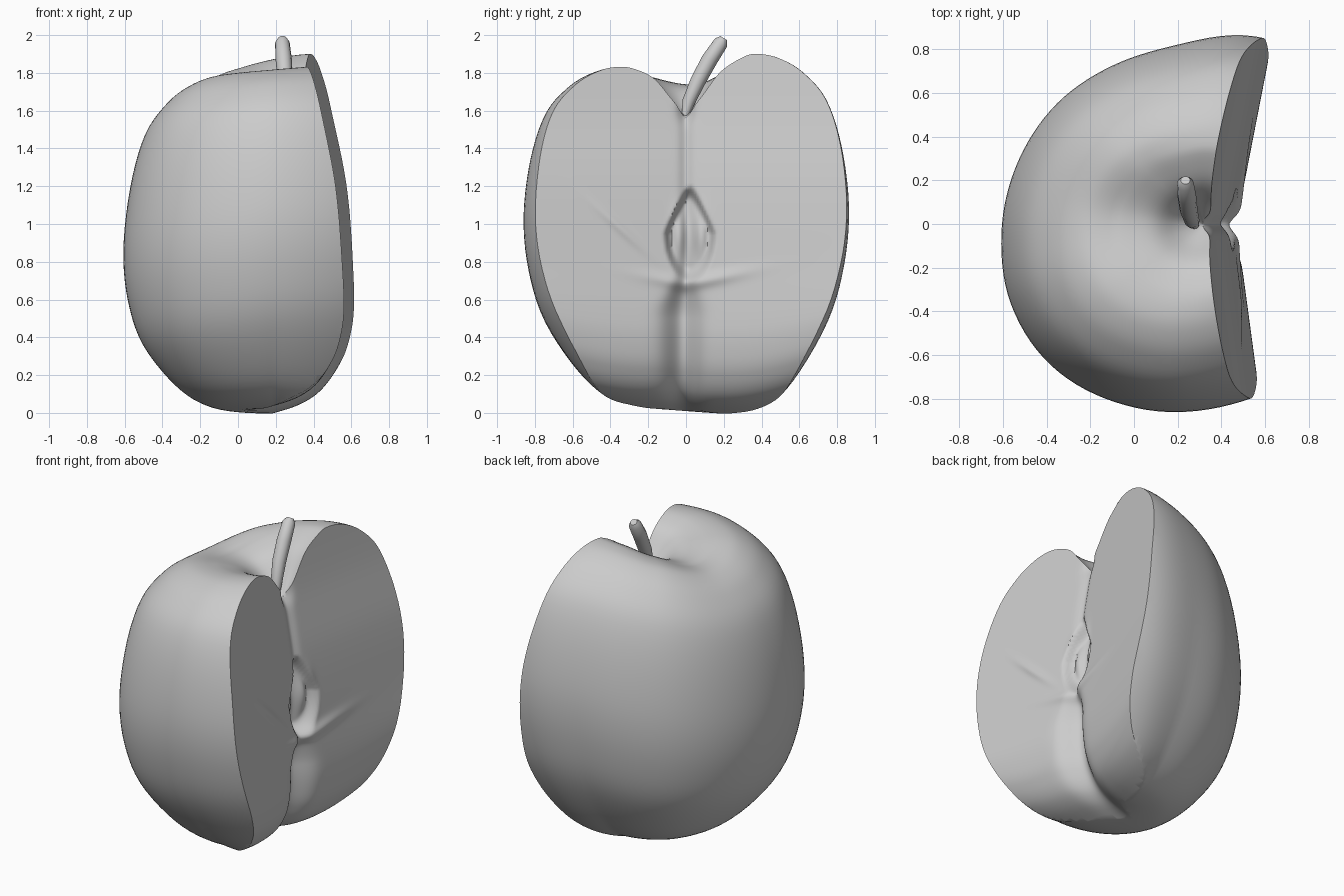
import bpy, bmesh
from math import sin, cos, radians, pi, exp, degrees, tanh

cube = bpy.data.objects.get("Cube")
if cube:
    bpy.data.objects.remove(cube, do_unlink=True)

grey = bpy.data.materials.new("plain grey")
grey.use_nodes = True
GREY = (0.6, 0.6, 0.6, 1)
grey.diffuse_color = GREY
grey.node_tree.nodes["Principled BSDF"].inputs["Base Color"].default_value = GREY


def smooth(table, x):
    """Smooth curve through (x, value) pairs."""
    x = min(max(x, table[0][0]), table[-1][0])
    last = len(table) - 1
    i = max(k for k in range(last) if table[k][0] <= x)

    def slope(k):
        a, b = table[max(k - 1, 0)], table[min(k + 1, last)]
        return (b[1] - a[1]) / (b[0] - a[0])
    (x0, v0), (x1, v1) = table[i], table[i + 1]
    h = x1 - x0
    t = (x - x0) / h
    return (v0 * (1 + 2 * t) * (1 - t) ** 2 + v1 * t * t * (3 - 2 * t)
            + h * t * (1 - t) * (slope(i) * (1 - t) - slope(i + 1) * t))


def ease(t):
    t = min(1, max(0, t))
    return t * t * (3 - 2 * t)


def add_object(name, bm):
    bmesh.ops.recalc_face_normals(bm, faces=bm.faces)
    mesh = bpy.data.meshes.new(name)
    bm.to_mesh(mesh)
    bm.free()
    obj = bpy.data.objects.new(name, mesh)
    bpy.context.collection.objects.link(obj)
    mesh.materials.append(grey)
    return obj


def activate(obj):
    bpy.ops.object.select_all(action='DESELECT')
    obj.select_set(True)
    bpy.context.view_layer.objects.active = obj


# Fruit body: half profile (radius share, height), from stem dip to base
PROFILE = [(0, 1.56), (.1, 1.655), (.21, 1.765), (.33, 1.815), (.44, 1.83),
           (.57, 1.81), (.715, 1.74), (.86, 1.6), (.955, 1.36), (1, 1.05),
           (.97, .76), (.87, .48), (.66, .2), (.47, .06), (.25, .012), (0, .03)]
RADIAL = [(i, p[0]) for i, p in enumerate(PROFILE)]
HEIGHT = [(i, p[1]) for i, p in enumerate(PROFILE)]
# Uneven girth and shoulder height by angle
GIRTH = [(0, 1), (45, .99), (67, .93), (90, .82), (110, .785), (135, .78),
         (160, .785), (185, .81), (205, .845), (228, .868), (257, .862),
         (293, .865), (330, .93), (360, 1)]
SHOULDER = [(0, 1.87), (67, 1.9), (125, 1.825), (172, 1.76), (225, 1.8),
            (270, 1.82), (360, 1.87)]
AXIS_X, SEGMENTS, RINGS = .2, 112, 75


def body_point(angle, step):
    r, z = smooth(RADIAL, step), smooth(HEIGHT, step)
    deg = degrees(angle)
    inner = min(1, r / .4)
    z *= 1 + (smooth(SHOULDER, deg) / 1.83 - 1) * inner
    left = max(0, -cos(angle))
    z -= .15 * left * inner * max(0, sin(pi * z / 1.85))
    z -= .025 * sin(angle) * inner * max(0, 1 - z)
    z -= .08 * max(0, cos(angle)) * inner * max(0, 1 - 2 * z)
    shift = .12 * max(0, 1 - r / .5) if z > 1 else 0
    r *= smooth(GIRTH, deg)
    return (AXIS_X + shift + r * cos(angle), r * sin(angle), z)


bm = bmesh.new()
last = len(PROFILE) - 1
top, base = bm.verts.new(body_point(0, 0)), bm.verts.new(body_point(0, last))
rings = [[bm.verts.new(body_point(2 * pi * k / SEGMENTS, last * j / RINGS))
          for k in range(SEGMENTS)] for j in range(1, RINGS)]
for k in range(SEGMENTS):
    n = (k + 1) % SEGMENTS
    bm.faces.new((top, rings[0][k], rings[0][n]))
    bm.faces.new((base, rings[-1][n], rings[-1][k]))
    for a, b in zip(rings, rings[1:]):
        bm.faces.new((a[k], b[k], b[n], a[n]))
body = add_object("fruit_body", bm)

# Cut face: shallow V with a centre groove, core pocket, seeds and a ridge
CUT = [(-.2, -.6), (0, .15), (.04, .27), (.1, .36), (.2, .425), (.3, .455),
       (.45, .468), (.75, .45), (1.2, .41), (1.6, .345), (1.9, .31), (2.2, .28)]


def bump(v, centre, width):
    return exp(-((v - centre) / width) ** 2)


def cut_x(y, z):
    lift = .018 * (1 - tanh(8 * y)) + .5 * max(0, abs(y) - .2) ** 2
    x = smooth(CUT, z - lift * ease(1 - z)) + (.195 * y if y > 0 else -.135 * y)
    low = ease((.8 - z) / .3)
    x -= (.015 + .075 * low) * bump(y, -.02 * low, .03 + .055 * low)
    x -= .03 * bump(z, 1.6, .06) * bump(y, 0, .04)
    half_width = .14 - .09 * max(0, z - .95) / .25
    pocket = 1 - ((y - .02) / half_width) ** 2 - ((z - .95) / .26) ** 2
    x -= .07 * ease(pocket * 1.8)
    for seed in (-.03, .08):
        x += .035 * bump(y, seed, .04) * bump(z, .94, .12)
    x += .02 * bump(z, .68 + .2 * abs(y), .035) * bump(y, .05, .25)
    x += .012 * bump(z, .8 - .9 * (y + .15), .03) * bump(y, -.35, .14)
    return x


bm = bmesh.new()
bmesh.ops.create_grid(bm, x_segments=160, y_segments=180, size=1)
for v in bm.verts:
    y, z = v.co.x, .95 + 1.15 * v.co.y
    v.co = (cut_x(y, z), y, z)
back = bmesh.ops.extrude_face_region(bm, geom=bm.faces[:])["geom"]
for v in back:
    if isinstance(v, bmesh.types.BMVert):
        v.co.x = 1.5
cutter = add_object("wedge_cutter", bm)
cutter.hide_render = True

activate(body)
cut = body.modifiers.new("cut", 'BOOLEAN')
cut.operation, cut.solver, cut.object = 'DIFFERENCE', 'EXACT', cutter
bpy.ops.object.modifier_apply(modifier=cut.name)
bpy.data.objects.remove(cutter, do_unlink=True)
bpy.ops.object.shade_smooth_by_angle(angle=radians(50))

# Stem: leaning tube, thin at the root
curve = bpy.data.curves.new("stem", 'CURVE')
curve.dimensions = '3D'
curve.bevel_depth, curve.bevel_resolution, curve.use_fill_caps = .043, 4, True
path = [(.28, -.008, 1.56, .4), (.265, .015, 1.65, .8), (.25, .065, 1.76, .95),
        (.242, .125, 1.87, 1), (.235, .185, 1.96, .9), (.235, .2, 1.984, .5)]
spline = curve.splines.new('POLY')
spline.points.add(len(path) - 1)
for point, (x, y, z, size) in zip(spline.points, path):
    point.co, point.radius = (x, y, z, 1), size
curve.materials.append(grey)
stem = bpy.data.objects.new("stem", curve)
bpy.context.collection.objects.link(stem)
activate(stem)
bpy.ops.object.convert(target='MESH')
bpy.ops.object.shade_smooth_by_angle(angle=radians(50))
